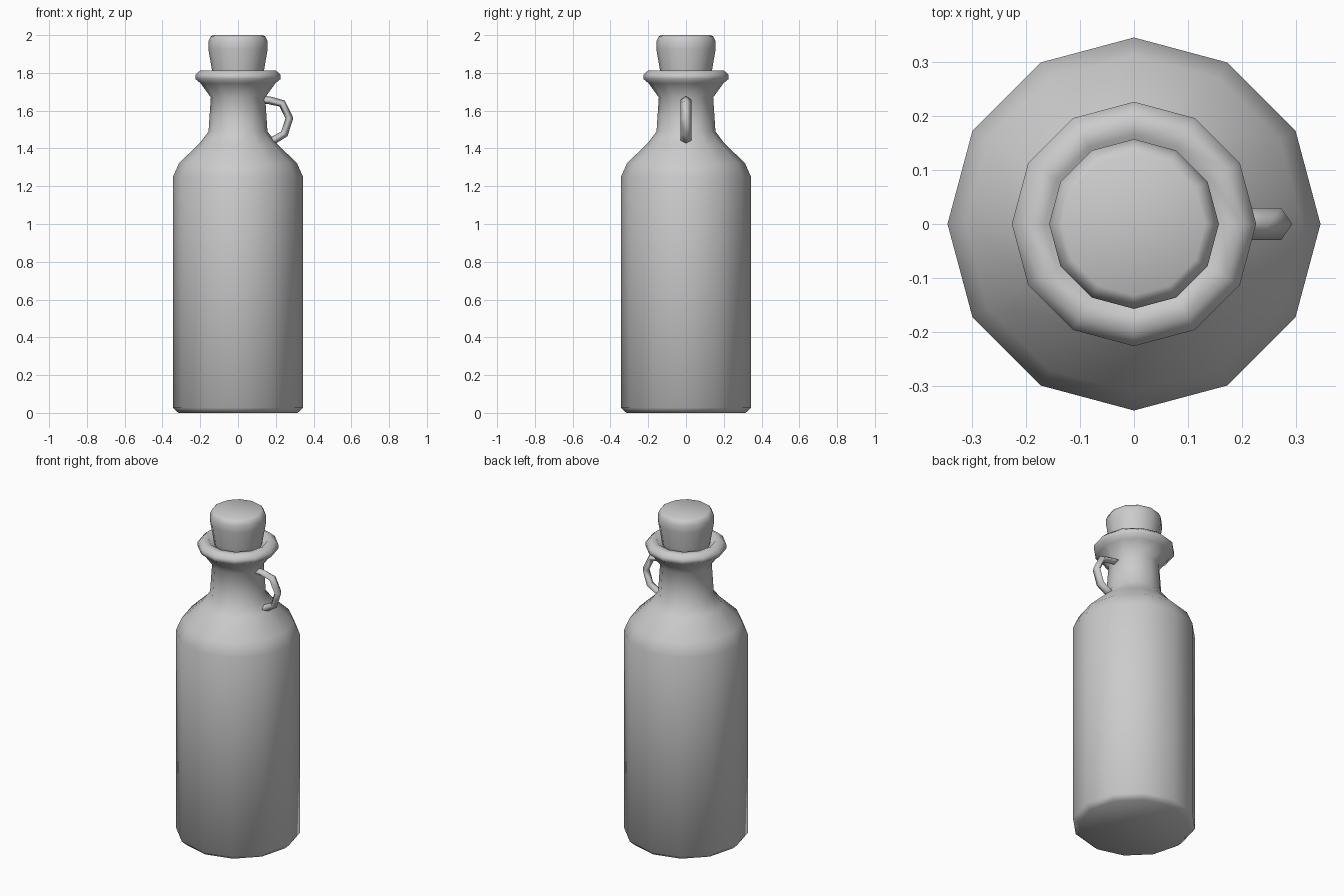
import bpy, bmesh, math
from mathutils import Vector

if "Cube" in bpy.data.objects:
    bpy.data.objects.remove(bpy.data.objects["Cube"])


def finish(name, bm):
    bmesh.ops.recalc_face_normals(bm, faces=bm.faces)
    for f in bm.faces:
        f.smooth = True
    mesh = bpy.data.meshes.new(name)
    bm.to_mesh(mesh)
    bm.free()
    obj = bpy.data.objects.new(name, mesh)
    bpy.context.collection.objects.link(obj)
    return obj


def skin(name, rings):
    """Bridge consecutive rings of points and cap both ends."""
    bm = bmesh.new()
    loops = [[bm.verts.new(p) for p in ring] for ring in rings]
    n = len(loops[0])
    for a, b in zip(loops, loops[1:]):
        for i in range(n):
            j = (i + 1) % n
            bm.faces.new((a[i], a[j], b[j], b[i]))
    bm.faces.new(loops[0])
    bm.faces.new(loops[-1])
    return finish(name, bm)


def lathe(name, profile, sides=12):
    angles = [2 * math.pi * i / sides for i in range(sides)]
    return skin(name, [[(r * math.cos(a), r * math.sin(a), z) for a in angles]
                       for r, z in profile])


# Bottle body: base bevel, wall, shoulder, neck and rolled lip
lathe("bottle_body", [
    (0.315, 0), (0.345, 0.027), (0.345, 1.248), (0.312, 1.323),
    (0.205, 1.425), (0.156, 1.49), (0.144, 1.67), (0.198, 1.745),
    (0.226, 1.768), (0.226, 1.79), (0.20, 1.813), (0.165, 1.813),
    (0.143, 1.785)])

# Tapered stopper
lathe("stopper", [
    (0.130, 1.76), (0.137, 1.81), (0.157, 1.925), (0.157, 1.968),
    (0.145, 1.992), (0.132, 2.0)])

# Small neck handle: diamond section swept along a bent path in the xz plane
path = [Vector((x, 0, z)) for x, z in [
    (0.12, 1.657), (0.165, 1.655), (0.234, 1.638), (0.272, 1.56),
    (0.245, 1.477), (0.195, 1.447), (0.16, 1.435)]]
rings = []
for i, p in enumerate(path):
    t = (path[min(i + 1, len(path) - 1)] - path[max(i - 1, 0)]).normalized()
    out = Vector((-t.z, 0, t.x)) * 0.021
    side = Vector((0, 0.03, 0))
    rings.append([p + out, p + side, p - out, p - side])
skin("neck_handle", rings)
